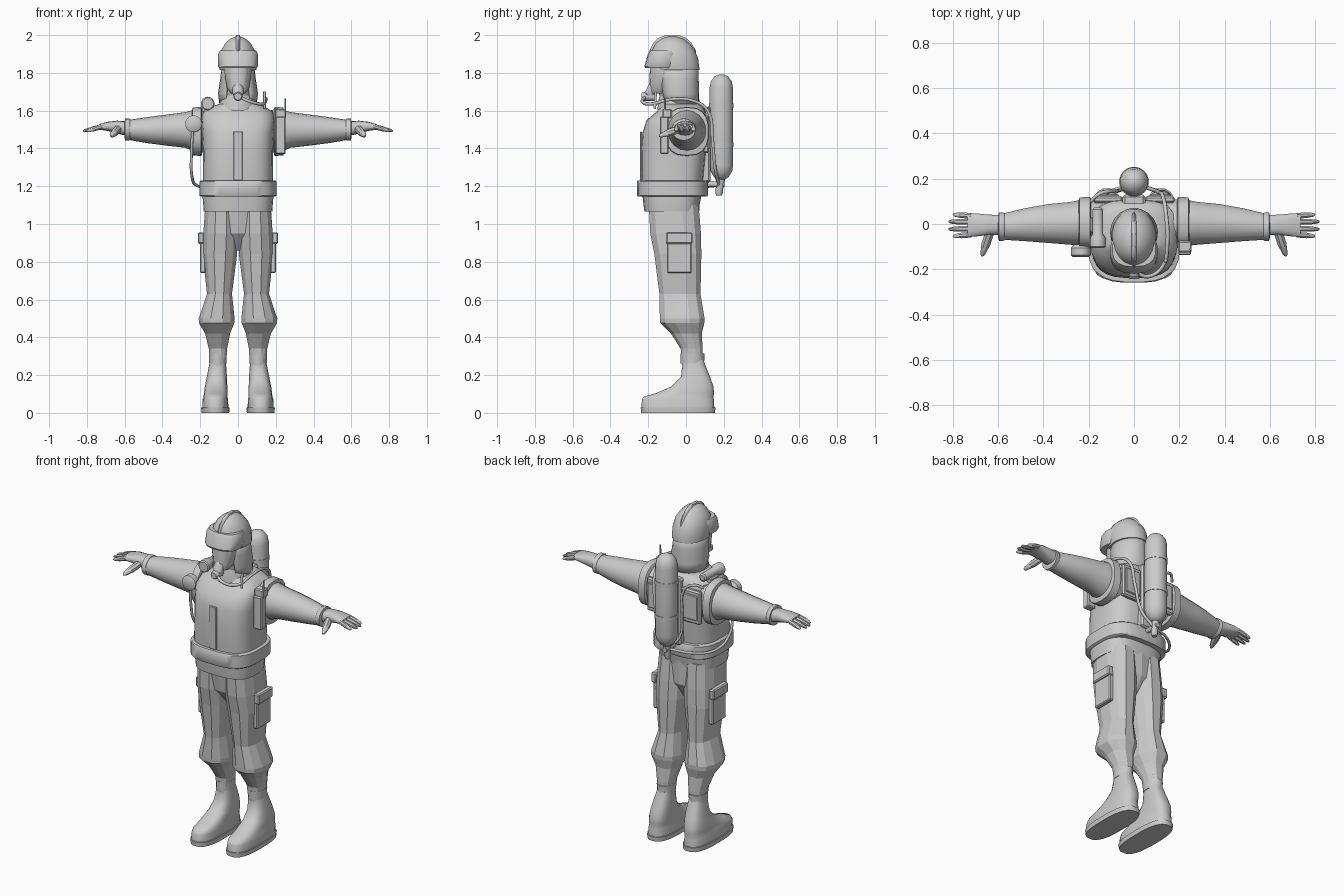
import bpy, bmesh, math
from mathutils import Vector

grey = bpy.data.materials.new("plain grey")
grey.diffuse_color = (0.6, 0.6, 0.6, 1)


def finish(name, bm, smooth=True, angle=40):
    bmesh.ops.recalc_face_normals(bm, faces=bm.faces)
    me = bpy.data.meshes.new(name)
    bm.to_mesh(me)
    bm.free()
    me.materials.append(grey)
    ob = bpy.data.objects.new(name, me)
    bpy.context.collection.objects.link(ob)
    if smooth:
        bpy.ops.object.select_all(action='DESELECT')
        ob.select_set(True)
        bpy.context.view_layer.objects.active = ob
        bpy.ops.object.shade_smooth_by_angle(angle=math.radians(angle))
    return ob


def loft(name, rows, n=16, axis='z', p=2.0, smooth=True, arc=None, angle=40):
    """Rows are (position along axis, centre a, centre b, radius a, radius b)."""
    bm = bmesh.new()
    rings = []
    for t, a, b, ra, rb in rows:
        ring = []
        for i in range(n):
            if arc:
                th = math.radians(arc[0] + (arc[1] - arc[0]) * i / (n - 1))
            else:
                th = 2 * math.pi * (i + 0.5) / n
            c, s = math.cos(th), math.sin(th)
            u = a + ra * math.copysign(abs(c) ** (2 / p), c)
            v = b + rb * math.copysign(abs(s) ** (2 / p), s)
            co = {'z': (u, v, t), 'x': (t, u, v), 'y': (u, t, v)}[axis]
            ring.append(bm.verts.new(co))
        rings.append(ring)
    for r0, r1 in zip(rings, rings[1:]):
        for i in range(n - 1 if arc else n):
            j = (i + 1) % n
            bm.faces.new((r0[i], r0[j], r1[j], r1[i]))
    if not arc:
        bm.faces.new(rings[0])
        bm.faces.new(rings[-1])
    return finish(name, bm, smooth, angle)


def box(name, centre, size, bevel=0.006, rot=0.0):
    bm = bmesh.new()
    bmesh.ops.create_cube(bm, size=1)
    bmesh.ops.scale(bm, vec=size, verts=bm.verts)
    bmesh.ops.bevel(bm, geom=bm.edges[:], offset=bevel, segments=1, affect='EDGES')
    ob = finish(name, bm, False)
    ob.location = centre
    ob.rotation_euler.x = rot
    return ob


def tube(name, pts, r):
    cu = bpy.data.curves.new(name, 'CURVE')
    cu.dimensions = '3D'
    cu.bevel_depth = r
    cu.bevel_resolution = 1
    cu.resolution_u = 5
    cu.use_fill_caps = True
    sp = cu.splines.new('BEZIER')
    sp.bezier_points.add(len(pts) - 1)
    for bp, co in zip(sp.bezier_points, pts):
        bp.co = co
        bp.handle_left_type = bp.handle_right_type = 'AUTO'
    cu.materials.append(grey)
    ob = bpy.data.objects.new(name, cu)
    bpy.context.collection.objects.link(ob)
    bpy.ops.object.select_all(action='DESELECT')
    ob.select_set(True)
    bpy.context.view_layer.objects.active = ob
    bpy.ops.object.convert(target='MESH')
    return ob


def finger(name, a, b, ra, rb):
    """Tapered rounded digit between two points."""
    a, b = Vector(a), Vector(b)
    d = b - a
    ob = loft(name, [(0, 0, 0, ra, ra), (d.length * .5, 0, 0, ra, ra),
                     (d.length * .9, 0, 0, rb, rb), (d.length, 0, 0, rb * .4, rb * .4)], 8)
    ob.location = a
    ob.rotation_euler = d.to_track_quat('Z', 'Y').to_euler()


# Jacket, collar and belt
loft("jacket", [(1.065, 0, -.078, .182, .143), (1.14, 0, -.075, .188, .155),
                (1.25, 0, -.073, .187, .166), (1.38, 0, -.067, .186, .172),
                (1.48, 0, -.06, .19, .172), (1.55, 0, -.05, .195, .16),
                (1.595, 0, -.025, .185, .13), (1.622, 0, -.02, .14, .11),
                (1.635, 0, -.03, .1, .1)], 28, p=3)
loft("collar", [(1.60, 0, -.045, .112, .108), (1.65, 0, -.05, .095, .098),
                (1.68, 0, -.05, .085, .09)], 20)
loft("belt", [(1.145, 0, -.072, .198, .184), (1.15, 0, -.072, .204, .188),
              (1.225, 0, -.072, .204, .188), (1.23, 0, -.072, .198, .184)], 28, p=3)
box("jacket_front_flap", (0, -.238, 1.36), (.05, .012, .26), .004)

# Trousers hips
loft("trouser_hips", [(.86, 0, -.045, .035, .06), (.95, 0, -.055, .12, .122),
                      (1.1, 0, -.065, .172, .136)], 14, p=2.5, smooth=False)

for s, side in ((1, "left"), (-1, "right")):
    # Trouser leg with flared hem, then the narrow lower leg
    loft(side + "_trouser_leg",
         [(z, s * x, y, rx, ry) for z, x, y, rx, ry in (
             (1.1, .088, -.065, .088, .136), (.95, .092, -.055, .094, .138),
             (.84, .096, -.043, .094, .128), (.63, .098, -.032, .068, .112),
             (.50, .113, -.02, .098, .122), (.475, .113, -.02, .096, .12),
             (.42, .108, .002, .068, .084), (.34, .106, .03, .05, .06),
             (.25, .106, .034, .04, .056))], 12, p=2.4, smooth=False)
    box(side + "_thigh_pocket", (s * .186, -.035, .835), (.03, .13, .19))
    box(side + "_pocket_flap", (s * .196, -.035, .925), (.034, .14, .06))
    # Boot, ankle cuff and sole
    loft(side + "_ankle_cuff", [(.262, s * .107, .034, .047, .062),
                                (.315, s * .107, .034, .049, .064)], 14)
    loft(side + "_boot",
         [(z, s * x, y, rx, ry) for z, x, y, rx, ry in (
             (.28, .107, .038, .04, .056), (.25, .108, .042, .046, .062),
             (.19, .112, .05, .054, .078), (.14, .116, .034, .06, .112),
             (.105, .118, -.005, .063, .155), (.085, .119, -.04, .064, .187),
             (.07, .12, -.043, .068, .192), (.025, .12, -.043, .07, .195))],
         20, p=2.7, angle=50)
    loft(side + "_sole", [(0, s * .12, -.042, .074, .197),
                          (.028, s * .12, -.042, .076, .2)], 20, p=2.7)

    # Sleeve and cuff
    loft(side + "_sleeve",
         [(s * x, y, z, ry, rz) for x, y, z, ry, rz in (
             (.14, .005, 1.49, .1, .105), (.21, .006, 1.492, .107, .118),
             (.28, .003, 1.498, .096, .094), (.38, .002, 1.497, .087, .082),
             (.48, -.003, 1.497, .074, .069), (.585, -.012, 1.498, .058, .052))],
         18, 'x')
    loft(side + "_sleeve_cuff",
         [(s * .572, -.012, 1.5, .06, .055), (s * .578, -.012, 1.5, .064, .059),
          (s * .597, -.012, 1.5, .063, .058), (s * .6, -.012, 1.5, .05, .045)], 18, 'x')
    # Glove
    loft(side + "_glove_palm",
         [(s * x, y, z, ry, rz) for x, y, z, ry, rz in (
             (.59, -.005, 1.505, .046, .038), (.64, -.003, 1.513, .045, .034),
             (.69, -.004, 1.517, .051, .024), (.735, -.006, 1.514, .053, .015))],
         14, 'x', p=2.6)
    for i, (y, x) in enumerate(((.036, .80), (.009, .82), (-.02, .82), (-.047, .80))):
        finger(f"{side}_finger_{i + 1}", (s * .72, y, 1.516), (s * x, y * 1.15, 1.492),
               .0135, .009)
    finger(side + "_thumb", (s * .635, -.03, 1.505), (s * .672, -.142, 1.465), .021, .012)

    # Harness strap around the shoulder and padded panel on the back
    loft(side + "_shoulder_strap",
         [(s * .19, .005, 1.49, .108, .122), (s * .195, .005, 1.49, .116, .13),
          (s * .24, .005, 1.49, .114, .127), (s * .245, .005, 1.49, .1, .1)],
         18, 'x', p=2.6)
    box(side + "_back_panel", (s * .115, .108, 1.475), (.13, .03, .2), .008)
    box(side + "_back_panel_pad", (s * .115, .122, 1.475), (.1, .016, .15), .004)

# Back plate and bracket holding the cylinder
box("back_plate", (0, .105, 1.42), (.1, .05, .4), .01)
box("cylinder_bracket", (0, .135, 1.5), (.05, .06, .1))

# Air cylinder, bands and valve
loft("air_cylinder", [(1.235, 0, .187, .02, .02), (1.25, 0, .187, .04, .04),
                      (1.28, 0, .187, .058, .058), (1.31, 0, .187, .063, .063),
                      (1.72, 0, .187, .063, .063), (1.755, 0, .187, .056, .056),
                      (1.78, 0, .187, .038, .038), (1.792, 0, .187, .012, .012)], 20)
for i, z in enumerate((1.42, 1.625)):
    loft(f"cylinder_band_{i + 1}", [(z - .012, 0, .187, .066, .066),
                                    (z + .012, 0, .187, .066, .066)], 20)
loft("valve_stem", [(1.19, 0, .18, .018, .018), (1.245, 0, .187, .022, .022)], 10)
loft("valve_knob", [(1.15, 0, .175, .014, .014), (1.165, 0, .175, .02, .02),
                    (1.195, 0, .178, .02, .02)], 10)
loft("valve_crossbar", [(.105, 0, 1.21, .014, .014), (.205, 0, 1.21, .014, .014)], 10, 'y')

# Head, mask, helmet and neck curtain
loft("head", [(1.62, 0, -.055, .07, .075), (1.70, 0, -.06, .072, .085),
              (1.78, 0, -.07, .08, .1), (1.88, 0, -.065, .082, .11)], 18)
loft("mask_frame", [(1.69, 0, -.13, .035, .06), (1.72, 0, -.125, .06, .065),
                    (1.80, 0, -.12, .072, .066), (1.86, 0, -.115, .072, .066)], 16, p=2.6)
loft("mask_window", [(1.735, 0, -.135, .05, .06), (1.79, 0, -.13, .061, .063),
                     (1.845, 0, -.125, .061, .063)], 14, p=2.8)
loft("mask_nose_cup", [(1.665, 0, -.185, .016, .026), (1.69, 0, -.19, .03, .032),
                       (1.72, 0, -.182, .03, .026), (1.75, 0, -.175, .014, .016)], 12)
loft("breathing_valve", [(-.235, 0, 1.675, .018, .018), (-.228, 0, 1.675, .024, .024),
                         (-.17, 0, 1.675, .024, .024)], 12, 'y')
loft("helmet", [(1.815, 0, -.05, .098, .122), (1.83, 0, -.055, .1, .127),
                (1.88, 0, -.061, .099, .126), (1.92, 0, -.067, .09, .114),
                (1.955, 0, -.071, .069, .091), (1.98, 0, -.073, .042, .06),
                (1.992, 0, -.074, .015, .028)], 20)
loft("helmet_comb", [(1.87, 0, -.07, .016, .125), (1.92, 0, -.07, .017, .122),
                     (1.96, 0, -.072, .016, .1), (1.985, 0, -.073, .014, .072),
                     (2.0, 0, -.073, .01, .035)], 14, p=2.6)
loft("helmet_visor", [(1.825, 0, -.13, .1, .085), (1.835, 0, -.13, .106, .09),
                      (1.90, 0, -.118, .106, .084), (1.918, 0, -.113, .096, .076)], 18, p=2.5)
curtain = loft("neck_curtain", [(1.63, 0, -.03, .098, .1), (1.69, 0, -.038, .106, .108),
                                (1.77, 0, -.045, .094, .112), (1.85, 0, -.05, .084, .115)],
               17, arc=(-52, 232))
curtain.modifiers.new("thickness", 'SOLIDIFY').thickness = .01

# Radio, on the left strap
box("radio", (.225, -.115, 1.47), (.055, .045, .2), .006)
box("radio_clip", (.225, -.1, 1.585), (.06, .05, .05), .006)
tube("radio_antenna", [(.248, -.115, 1.56), (.25, -.112, 1.61), (.25, -.11, 1.665)], .005)

# Pressure gauge on the right strap, and torch on the shoulder
loft("pressure_gauge", [(-.145, -.235, 1.53, .036, .036), (-.138, -.235, 1.53, .045, .045),
                        (-.105, -.235, 1.53, .045, .045), (-.09, -.235, 1.53, .03, .03)], 16, 'y')
loft("torch", [(-.105, -.16, 1.637, .03, .03), (-.1, -.16, 1.637, .036, .036),
               (-.06, -.16, 1.64, .034, .034), (-.045, -.16, 1.642, .024, .024),
               (.065, -.16, 1.642, .024, .024), (.072, -.16, 1.642, .016, .016)], 14, 'y')
box("torch_mount", (-.17, -.005, 1.61), (.05, .07, .04))

# Hoses
tube("breathing_hose", [(.01, -.215, 1.672), (.06, -.232, 1.65), (.125, -.19, 1.635),
                        (.148, -.08, 1.66), (.143, .03, 1.655), (.13, .115, 1.6),
                        (.11, .14, 1.45), (.075, .155, 1.29), (.01, .175, 1.21)], .009)
tube("hose_connector", [(.14, -.165, 1.61), (.14, -.163, 1.655), (.14, -.16, 1.7)], .008)
tube("gauge_hose", [(-.24, -.115, 1.5), (-.246, -.1, 1.38), (-.245, -.06, 1.26),
                    (-.22, .03, 1.205), (-.14, .125, 1.2), (-.01, .175, 1.21)], .008)
tube("shoulder_hose", [(-.19, .1, 1.6), (-.15, .135, 1.62), (-.09, .145, 1.58),
                       (-.075, .145, 1.42), (-.06, .15, 1.28), (0, .17, 1.22)], .008)
